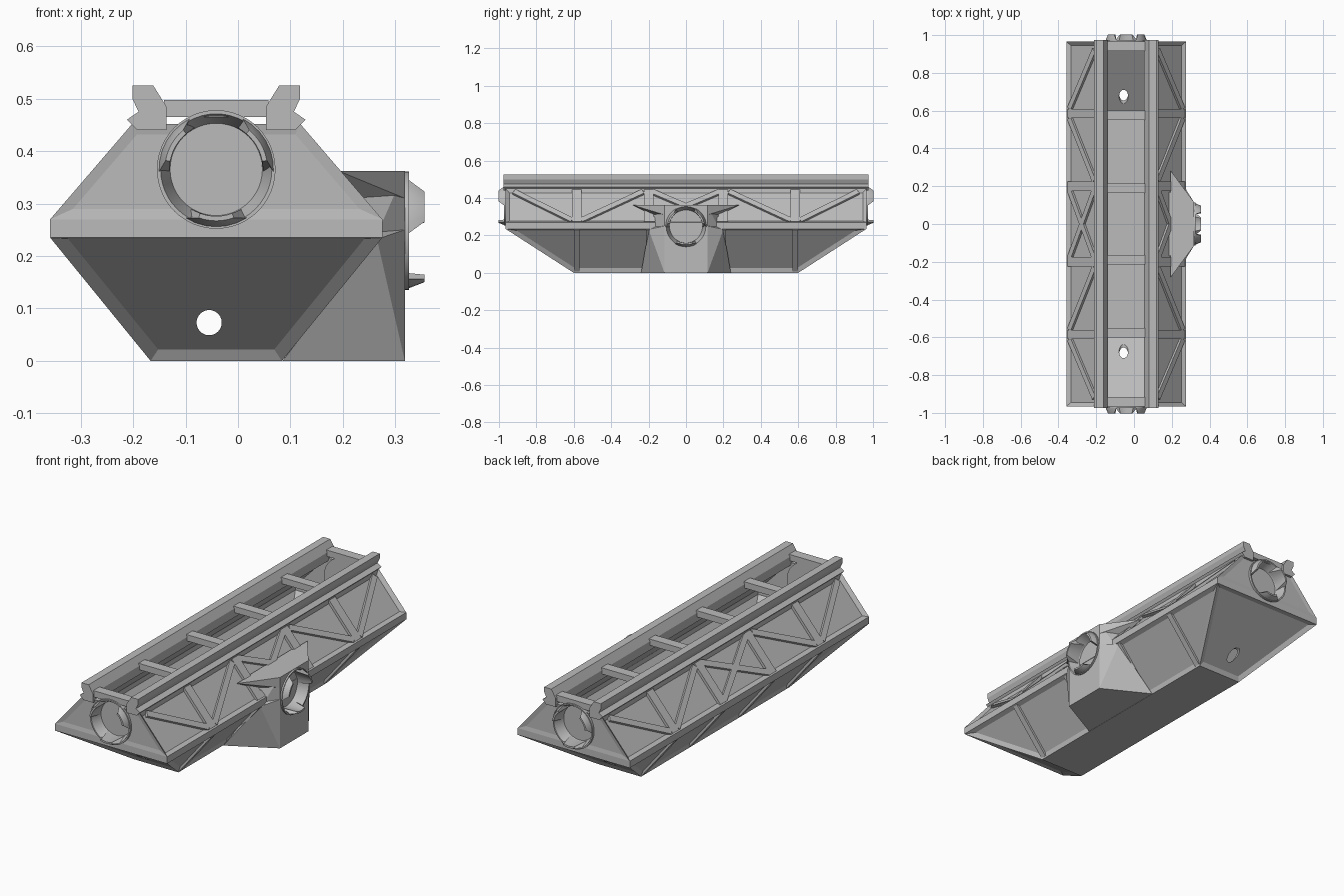
import bpy, bmesh, math
from mathutils import Vector, Matrix

if "Cube" in bpy.data.objects:
    bpy.data.objects.remove(bpy.data.objects["Cube"])

CX = -0.0415          # centre line of the main hull
END = 0.965           # half length of the hull
RING = 0.113          # docking ring radius

grey = bpy.data.materials.new("hull_grey")
grey.use_nodes = True
COLOUR = (0.5, 0.5, 0.5, 1)
grey.diffuse_color = COLOUR
grey.node_tree.nodes["Principled BSDF"].inputs["Base Color"].default_value = COLOUR


def finish(name, bm, smooth=False):
    bmesh.ops.recalc_face_normals(bm, faces=bm.faces)
    mesh = bpy.data.meshes.new(name)
    bm.to_mesh(mesh)
    bm.free()
    mesh.materials.append(grey)
    ob = bpy.data.objects.new(name, mesh)
    bpy.context.collection.objects.link(ob)
    if smooth:
        bpy.ops.object.select_all(action='DESELECT')
        ob.select_set(True)
        bpy.context.view_layer.objects.active = ob
        bpy.ops.object.shade_smooth_by_angle(angle=math.radians(30))
    return ob


def add_prism(bm, pts, offset):
    """Polygon extruded by an offset vector."""
    a = [bm.verts.new(p) for p in pts]
    b = [bm.verts.new(Vector(p) + Vector(offset)) for p in pts]
    bm.faces.new(a)
    bm.faces.new(b[::-1])
    for i in range(len(a)):
        j = (i + 1) % len(a)
        bm.faces.new((a[i], b[i], b[j], a[j]))


def add_hull(bm, pts):
    verts = [bm.verts.new(p) for p in pts]
    bmesh.ops.convex_hull(bm, input=verts)


def cut(ob, matrix, radius, depth):
    """Drill a round hole centred on a matrix, along its z axis."""
    bm = bmesh.new()
    bmesh.ops.create_cone(bm, cap_ends=True, segments=48, radius1=radius,
                          radius2=radius, depth=depth, matrix=matrix)
    cutter = finish("cutter", bm)
    cutter.hide_render = True
    mod = ob.modifiers.new("hole", 'BOOLEAN')
    mod.operation, mod.object, mod.solver = 'DIFFERENCE', cutter, 'EXACT'
    bpy.ops.object.select_all(action='DESELECT')
    ob.select_set(True)
    bpy.context.view_layer.objects.active = ob
    bpy.ops.object.modifier_apply(modifier=mod.name)
    bpy.data.objects.remove(cutter)


def frame(right, up, axis, origin):
    m = Matrix((right, up, axis)).transposed().to_4x4()
    m.translation = origin
    return m


# Hull shell: outside loops going up, then inside loops going down
bm = bmesh.new()
loops = []
for hx, hy, z in [(.125, .6, 0), (.3165, END, .235), (.3165, END, .27), (.16, END, .452),
                  (.1, .925, .452), (.282, .925, .265), (.282, .925, .24), (.112, .595, .02)]:
    loops.append([bm.verts.new((CX + sx * hx, sy * hy, z))
                  for sx, sy in ((-1, -1), (1, -1), (1, 1), (-1, 1))])
bm.faces.new(loops[0][::-1])
bm.faces.new(loops[-1])
lower, upper_sides, upper_ends = [], [], []
for k in range(len(loops) - 1):
    for i in range(4):
        j = (i + 1) % 4
        f = bm.faces.new((loops[k][i], loops[k][j], loops[k + 1][j], loops[k + 1][i]))
        if k == 0:
            lower.append(f)
        elif k == 2:
            (upper_sides if i % 2 else upper_ends).append(f)
bmesh.ops.recalc_face_normals(bm, faces=bm.faces)
# Recessed panels leave a raised border on every sloping face
for faces, border, depth in ((lower, .022, -.012), (upper_sides, .02, -.014),
                             (upper_ends, .02, -.004)):
    bmesh.ops.inset_individual(bm, faces=faces, thickness=border, depth=depth,
                               use_even_offset=True)
hull = finish("hull", bm)

# Where the docking rings sit: front, back and left side
X, Y, Z = Vector((1, 0, 0)), Vector((0, 1, 0)), Vector((0, 0, 1))
docks = {"front": frame(X, Z, -Y, (CX, -END, .365)),
         "back": frame(-X, Z, Y, (CX, END, .365)),
         "side": frame(Y, Z, X, (.318, 0, .248))}
cut(hull, docks["front"], RING - .002, .2)
cut(hull, docks["back"], RING - .002, .2)
cut(hull, frame(X, Z, -Y, (-.055, 0, .073)), .024, 3)

# Side housing: lower block, upper block and swept top plate
bm = bmesh.new()
for s in [1]:
    add_hull(bm, [(x, s * y * t, z) for t in (-1, 1) for x, y, z in
                  ((.318, .115, 0), (.318, .115, .25), (.085, .24, .0), (.265, .2, .232),
                   (.25, .18, .25))])
housing_lower = finish("housing_lower", bm)
bm = bmesh.new()
add_hull(bm, [(x, y * t, z) for t in (-1, 1) for x, y, z in
              ((.318, .115, 0.23), (.318, .115, .362), (.26, .18, .23), (.23, .175, .31),
               (.185, .17, .362))])
housing_upper = finish("housing_upper", bm)
bm = bmesh.new()
add_hull(bm, [(x, y * t, z) for t in (-1, 1) for x, y, z in
              ((.318, .115, .362), (.192, .285, .362), (.318, .115, .31), (.22, .18, .31),
               (.196, .25, .345))])
housing_top = finish("housing_top_plate", bm)
for part in (housing_lower, housing_upper, housing_top):
    cut(part, docks["side"], RING - .002, .09)

# Docking rings with three inward leaning petals
for place, m in docks.items():
    bm = bmesh.new()
    prof = [(0, -.045), (.088, -.045), (.106, .008), (RING, .008), (RING, -.05), (0, -.05)]
    verts = [bm.verts.new((r, 0, z)) for r, z in prof]
    edges = [bm.edges.new(e) for e in zip(verts, verts[1:])]
    bmesh.ops.spin(bm, geom=verts + edges, cent=(0, 0, 0), axis=(0, 0, 1),
                   angle=math.tau, steps=48)
    bmesh.ops.remove_doubles(bm, verts=bm.verts, dist=1e-5)
    bm.transform(m)
    finish(place + "_docking_ring", bm, True)

    bm = bmesh.new()
    for mid in (-90, 30, 150):
        rows = []
        for i in range(7):
            u = i / 3 - 1
            row = []
            for r, z, half in ((.09, -.044, 33), (.089, .037, 20), (.098, .037, 20),
                               (.11, .006, 33), (.106, -.044, 33)):
                a = math.radians(mid + half * u)
                row.append(bm.verts.new((r * math.cos(a), r * math.sin(a), z)))
            rows.append(row)
        bm.faces.new(rows[0])
        bm.faces.new(rows[-1][::-1])
        for p, q in zip(rows, rows[1:]):
            for i in range(5):
                j = (i + 1) % 5
                bm.faces.new((p[i], q[i], q[j], p[j]))
    bm.transform(m)
    finish(place + "_docking_petals", bm, True)


def strut(bm, side, foot, head, a, b, width, depth):
    """Flush bar on a sloping side; a and b are (y, fraction up the slope)."""
    foot, head = [Vector((CX + side * x, 0, z)) for x, z in (foot, head)]
    normal = (head - foot).cross(Y).normalized()
    if normal.x * side < 0:
        normal.negate()
    p, q = [foot.lerp(head, t) + Y * y for y, t in (a, b)]
    w = (q - p).cross(normal).normalized() * width / 2
    lift = normal * -.0004
    add_prism(bm, [c + lift for c in (p - w, p + w, q + w, q - w)], normal * -depth)


# Truss bars on the upper sides, plain posts on the lower sides
for side, label in ((1, "left"), (-1, "right")):
    up = ((.3165, .27), (.16, .452))
    low = ((.125, 0), (.3165, .235))
    bm = bmesh.new()
    for s in (1, -1):
        for y in (.585, .2):
            strut(bm, side, *up, (s * y, .03), (s * y, .97), .05, .018)
            strut(bm, side, *low, (s * y, .03), (s * y, .97), .03, .016)
        for y0, y1 in ((.61, .92), (.56, .23), (.18, -.18)):
            strut(bm, side, *up, (s * y0, .08), (s * y1, .92), .03, .018)
    finish(label + "_truss", bm)

    # Top rail with a grooved outer edge
    bm = bmesh.new()
    prof = [(.16, .525), (.12, .525), (.095, .485), (.095, .44), (.15, .44),
            (.17, .46), (.148, .475), (.16, .5)]
    add_prism(bm, [(CX + side * x, -.975, z) for x, z in prof], (0, 1.95, 0))
    finish(label + "_rail", bm)

# Cross bars between the rails
bm = bmesh.new()
for y in (-.94, -.575, -.19, .19, .575, .94):
    add_prism(bm, [(CX - .1, y + dy, z) for dy, z in
                   ((-.025, .465), (.025, .465), (.025, .497), (-.025, .497))], (.2, 0, 0))
finish("cross_bars", bm)
